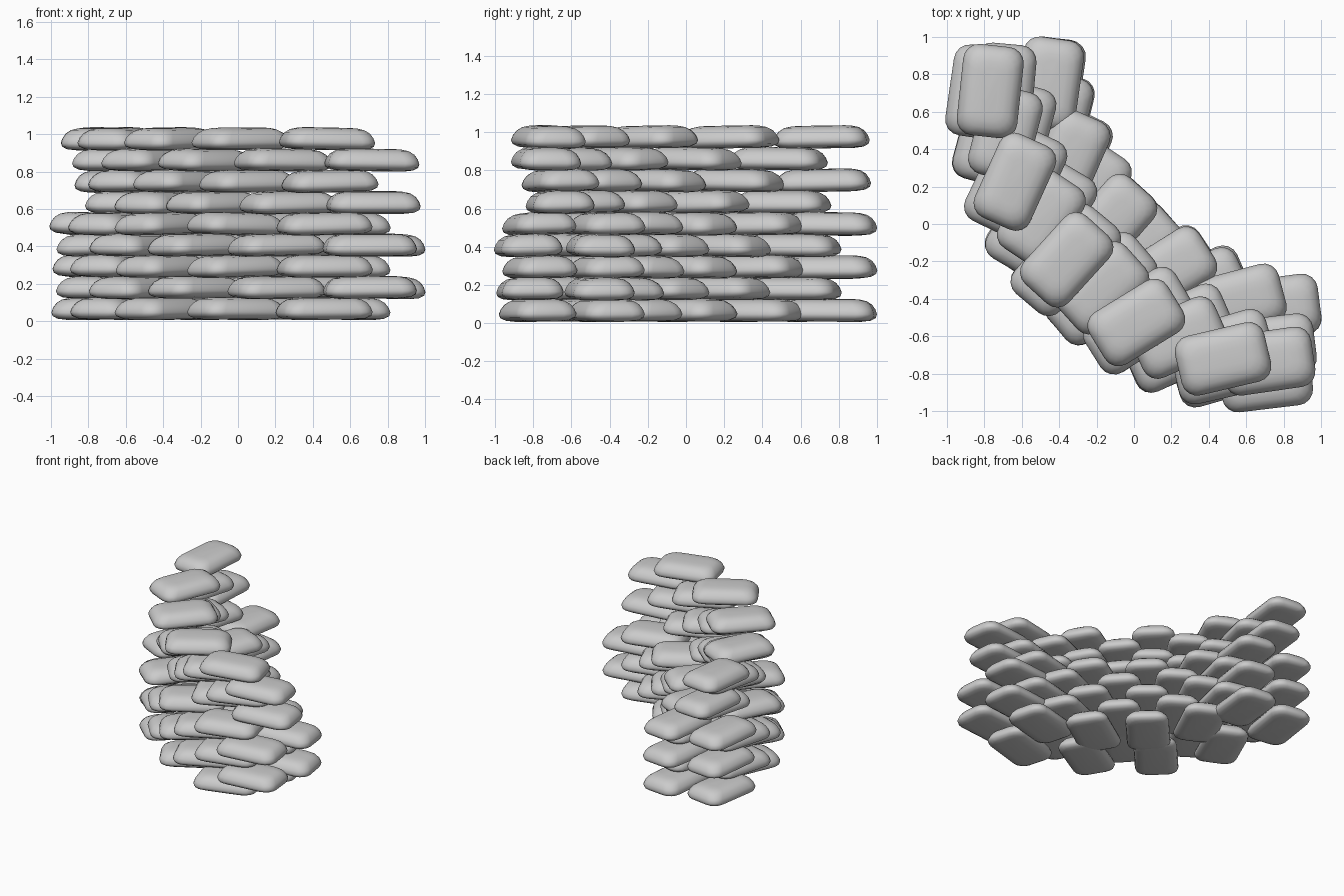
import bpy, bmesh, random
from math import sin, cos, pi, radians
from mathutils import Matrix

if "Cube" in bpy.data.objects:
    bpy.data.objects.remove(bpy.data.objects["Cube"])

random.seed(4)
LENGTH, WIDTH, STEP = 0.49, 0.325, 0.1135
CENTRE = 0.905                      # arc centre lies on the x = y diagonal

# (inset, height) levels of the pillow: flat belly, full lower rim, soft top
LEVELS = [(0.075, 0.0), (0.03, 0.006), (0.006, 0.02), (0.0, 0.04), (0.008, 0.065),
          (0.024, 0.09), (0.05, 0.108), (0.085, 0.116), (0.12, 0.119)]


def outline(inset, seg=4):
    """Rounded rectangle shrunk by inset."""
    hl, hw = LENGTH / 2 - inset, WIDTH / 2 - inset
    r = min(0.085, hw * 0.7)
    pts = []
    for k, (sx, sy) in enumerate([(1, 1), (-1, 1), (-1, -1), (1, -1)]):
        for i in range(seg + 1):
            a = (k + i / seg) * pi / 2
            pts.append((sx * (hl - r) + r * cos(a), sy * (hw - r) + r * sin(a)))
    return pts


def make_bag_mesh():
    bm = bmesh.new()
    rings = [[bm.verts.new((x, y, z)) for x, y in outline(inset)] for inset, z in LEVELS]
    n = len(rings[0])
    for lo, hi in zip(rings, rings[1:]):
        for i in range(n):
            j = (i + 1) % n
            bm.faces.new((lo[i], lo[j], hi[j], hi[i]))
    bm.faces.new(rings[0][::-1])
    bm.faces.new(rings[-1])
    for f in bm.faces:
        f.smooth = True
    mesh = bpy.data.meshes.new("sandbag")
    bm.to_mesh(mesh)
    bm.free()
    return mesh


bag_mesh = make_bag_mesh()


def course(name, layer, radius):
    """One curved row of five bags; odd layers are staggered by half a bag."""
    start = 186.6 + (8.2 if layer % 2 else 0)
    for i in range(5):
        deg = start + 17.15 * i
        a = radians(deg)
        r = radius + random.uniform(-0.008, 0.008)
        bag = bpy.data.objects.new(f"{name}_{layer + 1}_{i + 1}", bag_mesh)
        bpy.context.collection.objects.link(bag)
        tilt = radians(0.5 if layer == 0 else 1.3)
        bag.matrix_world = (
            Matrix.Translation((CENTRE + r * cos(a), CENTRE + r * sin(a), 0.008 + STEP * layer))
            @ Matrix.Rotation(radians(270 - deg + random.uniform(-2, 2)), 4, 'Z')
            @ Matrix.Rotation(random.uniform(-tilt, tilt), 4, 'X')
            @ Matrix.Rotation(random.uniform(-tilt, tilt), 4, 'Y'))


# Lower five layers: two rows deep
for layer in range(5):
    course("outer_sandbag", layer, 1.735)
    course("inner_sandbag", layer, 1.36)

# Upper four layers: one row, stepping outward toward the top
for layer, radius in zip(range(5, 9), (1.58, 1.615, 1.65, 1.68)):
    course("upper_sandbag", layer, radius)
